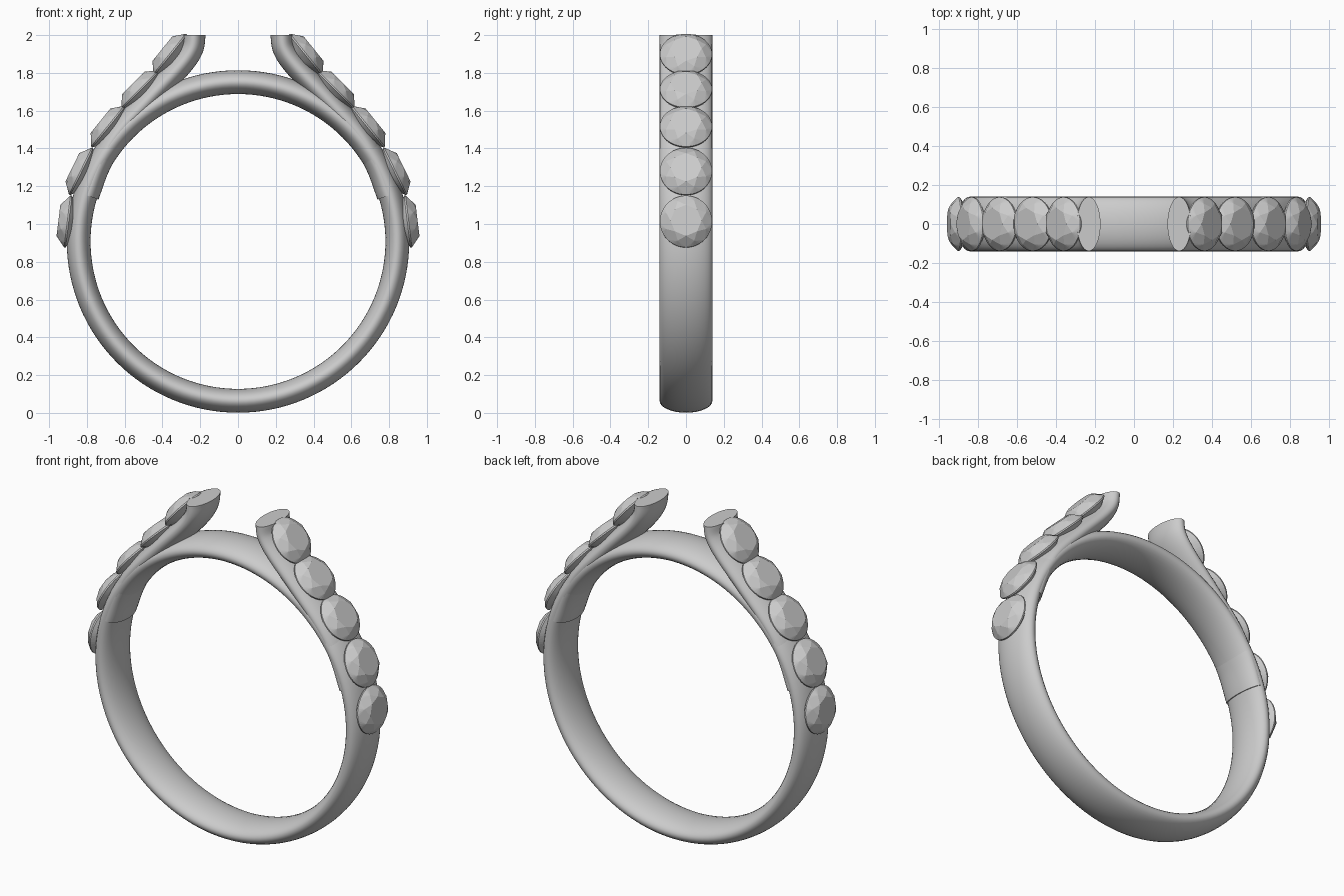
import bpy, bmesh, math
from mathutils import Vector, Matrix

if "Cube" in bpy.data.objects:
    bpy.data.objects.remove(bpy.data.objects["Cube"])

RING_Z, RING_R = 0.9075, 0.8435      # band centre height and centreline radius
HALF_T, HALF_W = 0.063, 0.14         # half thickness and half width of the band


def finish(name, bm, smooth):
    bmesh.ops.recalc_face_normals(bm, faces=bm.faces)
    mesh = bpy.data.meshes.new(name)
    bm.to_mesh(mesh)
    bm.free()
    obj = bpy.data.objects.new(name, mesh)
    bpy.context.collection.objects.link(obj)
    if smooth:
        bpy.context.view_layer.objects.active = obj
        bpy.ops.object.select_all(action='DESELECT')
        obj.select_set(True)
        bpy.ops.object.shade_smooth_by_angle(angle=math.radians(35))
    return obj


def sweep(name, path, half_t, half_w, closed=False, sides=32):
    """Sweep an ellipse along a path of (x, z) points in the front plane."""
    bm = bmesh.new()
    n = len(path)
    rings = []
    for i, p in enumerate(path):
        a = path[(i - 1) % n] if closed else path[max(i - 1, 0)]
        b = path[(i + 1) % n] if closed else path[min(i + 1, n - 1)]
        t = (b - a).normalized()
        normal = Vector((t.y, -t.x))
        ring = []
        for k in range(sides):
            ang = 2 * math.pi * k / sides
            q = p + normal * half_t * math.cos(ang)
            ring.append(bm.verts.new((q.x, half_w * math.sin(ang), q.y)))
        rings.append(ring)
    for i in range(n if closed else n - 1):
        r, s = rings[i], rings[(i + 1) % n]
        for k in range(sides):
            j = (k + 1) % sides
            bm.faces.new((r[k], r[j], s[j], s[k]))
    if not closed:
        bm.faces.new(rings[0])
        bm.faces.new(rings[-1])
    return finish(name, bm, True)


def smooth_path(points, steps=8):
    """Catmull-Rom curve through the points."""
    pts = [Vector(p) for p in points]
    pts = [2 * pts[0] - pts[1]] + pts + [Vector((pts[-1].x, pts[-1].y + 0.06))]
    out = []
    for a, b, c, d in zip(pts, pts[1:], pts[2:], pts[3:]):
        for s in range(steps):
            t = s / steps
            out.append(0.5 * (2 * b + (c - a) * t + (2 * a - 5 * b + 4 * c - d) * t ** 2
                              + (3 * b - a - 3 * c + d) * t ** 3))
    # level, vertical end for a flat cut
    return out + [pts[-2] - Vector((0, 0.003)), pts[-2]]


def circle(r, h, n, offset=0.0):
    return [(r * math.cos(2 * math.pi * (k + offset) / n),
             r * math.sin(2 * math.pi * (k + offset) / n), h) for k in range(n)]


def gem(name, x, z, tilt):
    """Brilliant-cut stone whose table points outwards at the tilt angle."""
    bm = bmesh.new()
    points = (circle(0.083, 0.051, 8) + circle(0.114, 0.032, 8, 0.5)
              + circle(0.138, 0.004, 48) + circle(0.138, -0.004, 48)
              + circle(0.062, -0.058, 8, 0.5) + [(0, 0, -0.095)])
    for p in points:
        bm.verts.new(p)
    bmesh.ops.convex_hull(bm, input=bm.verts)
    bmesh.ops.dissolve_limit(bm, angle_limit=math.radians(1), verts=bm.verts, edges=bm.edges)
    bm.transform(Matrix.Translation((x, 0, z))
                 @ Matrix.Rotation(math.pi / 2 - tilt, 4, 'Y'))
    return finish(name, bm, False)


# Finger band
sweep("band", [Vector((RING_R * math.cos(a), RING_Z + RING_R * math.sin(a)))
               for a in (2 * math.pi * k / 128 for k in range(128))],
      HALF_T, HALF_W, closed=True)

# Split shoulders that leave the band and turn upright, each set with five stones
arm = [(0.795, 1.15), (0.735, 1.31), (0.642, 1.472), (0.475, 1.658),
       (0.315, 1.825), (0.247, 1.92), (0.232, 2.0)]
stones = [(0.900, 1.013, 7), (0.831, 1.278, 26), (0.688, 1.515, 39),
          (0.518, 1.712, 45), (0.360, 1.897, 39)]
for side, label in ((1, "right"), (-1, "left")):
    path = [Vector((side * p.x, p.y)) for p in smooth_path(arm)]
    sweep("shoulder_" + label, path, 0.060, 0.139)
    for i, (x, z, deg) in enumerate(stones):
        tilt = math.radians(deg if side > 0 else 180 - deg)
        gem(f"stone_{label}_{i + 1}", side * x, z, tilt)
